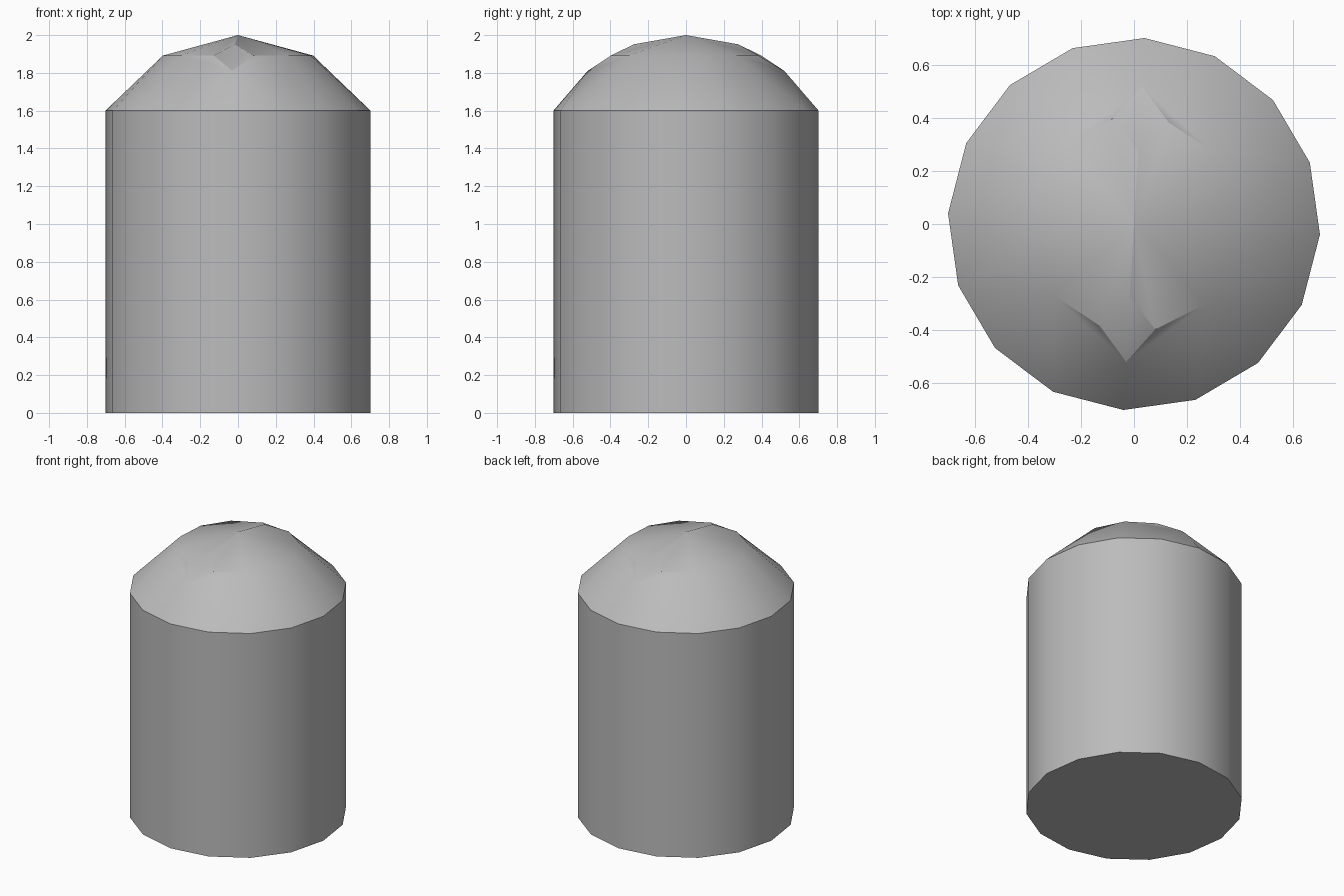
import bpy
import bmesh
from math import radians, sin, cos

if "Cube" in bpy.data.objects:
    bpy.data.objects.remove(bpy.data.objects["Cube"], do_unlink=True)

RIM_Z, RADIUS, DOME_R, SIDES = 1.6, 0.703, 0.8125, 16
RIM_STEP = 360 / SIDES
SEAM = 86.75            # direction of the dome ridge, also a rim corner
CAP = 59.9              # dome half angle in degrees

grey = bpy.data.materials.new("plain_grey")
grey.use_nodes = True
grey.diffuse_color = (0.5, 0.5, 0.5, 1)
grey.node_tree.nodes["Principled BSDF"].inputs["Base Color"].default_value = (0.5, 0.5, 0.5, 1)


def finish(bm, name):
    bmesh.ops.recalc_face_normals(bm, faces=bm.faces)
    mesh = bpy.data.meshes.new(name)
    bm.to_mesh(mesh)
    bm.free()
    obj = bpy.data.objects.new(name, mesh)
    bpy.context.collection.objects.link(obj)
    mesh.materials.append(grey)
    bpy.ops.object.select_all(action="DESELECT")
    obj.select_set(True)
    bpy.context.view_layer.objects.active = obj
    bpy.ops.object.shade_smooth_by_angle(angle=radians(30))
    return obj


def rim_verts(bm, z):
    angles = [SEAM + RIM_STEP * i for i in range(SIDES)]
    return [(a, bm.verts.new((RADIUS * cos(radians(a)), RADIUS * sin(radians(a)), z)))
            for a in angles]


# Cylinder body with a closed base
bm = bmesh.new()
low = [v for a, v in rim_verts(bm, 0)]
high = [v for a, v in rim_verts(bm, RIM_Z)]
bm.faces.new(low[::-1])
for i in range(SIDES):
    j = (i + 1) % SIDES
    bm.faces.new((low[i], low[j], high[j], high[i]))
body = finish(bm, "cylinder_body")


# Faceted dome: a twelve point ring, crossed by a ridge with its own points
bm = bmesh.new()


def dome_vert(polar, angle):
    p, a = radians(polar), radians(angle)
    return bm.verts.new((DOME_R * sin(p) * cos(a), DOME_R * sin(p) * sin(a),
                         2 - DOME_R + DOME_R * cos(p)))


def zip_loops(inner, outer):
    """Join two closed loops of (angle, vertex) with triangles."""
    i = j = 0
    inner = inner + [(inner[0][0] + 360, inner[0][1])]
    outer = outer + [(outer[0][0] + 360, outer[0][1])]
    while i < len(inner) - 1 or j < len(outer) - 1:
        a, b = inner[i][1], outer[j][1]
        take_inner = j == len(outer) - 1 or (
            i < len(inner) - 1 and inner[i + 1][0] <= outer[j + 1][0])
        if take_inner:
            i += 1
            bm.faces.new((a, b, inner[i][1]))
        else:
            j += 1
            bm.faces.new((a, b, outer[j][1]))


apex = bm.verts.new((0, 0, 2))
ring = [dome_vert(CAP / 2, SEAM + 14.65 + 30 * k) for k in range(12)]
crest = [dome_vert(CAP / 3, SEAM + 180 * s) for s in range(2)]
shoulder = [dome_vert(CAP * 2 / 3, SEAM + 180 * s) for s in range(2)]

# Crown fan, split where the ridge passes
for k in range(12):
    a, b = ring[k - 1], ring[k]
    if k % 6 == 0:
        c, s = crest[k // 6], shoulder[k // 6]
        for tri in ((apex, a, c), (apex, c, b), (c, a, s), (c, s, b),
                    (s, a, ring[k - 2]), (s, ring[k + 1], b)):
            bm.faces.new(tri)
    else:
        bm.faces.new((apex, a, b))

# Lower slope from the ring and shoulders down to the rim
inner = []
for s in range(2):
    inner.append((SEAM + 180 * s, shoulder[s]))
    inner += [(SEAM + 14.65 + 30 * k, ring[k]) for k in range(6 * s + 1, 6 * s + 5)]
zip_loops(inner, rim_verts(bm, RIM_Z))
dome = finish(bm, "domed_top")
